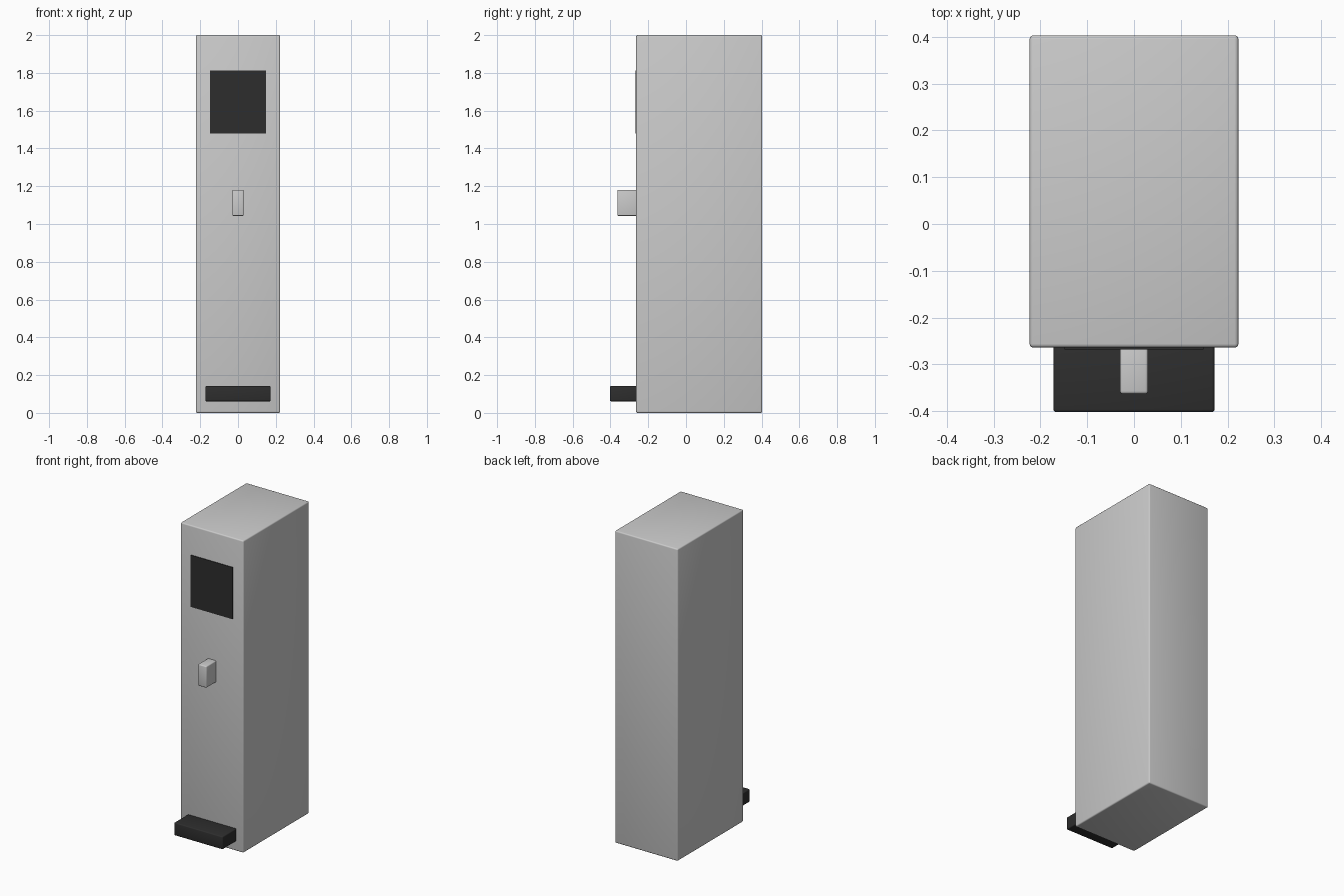
import bpy
from mathutils import Vector

default = bpy.data.objects.get("Cube")
if default:
    bpy.data.objects.remove(default, do_unlink=True)


def make_material(name, rgb, roughness):
    mat = bpy.data.materials.new(name)
    mat.use_nodes = True
    mat.diffuse_color = (*rgb, 1)
    shader = mat.node_tree.nodes["Principled BSDF"]
    shader.inputs["Base Color"].default_value = (*rgb, 1)
    shader.inputs["Roughness"].default_value = roughness
    return mat


def box(name, low, high, mat, bevel=0.0):
    """Box between two corners, with optional softly rounded edges."""
    low, high = Vector(low), Vector(high)
    bpy.ops.mesh.primitive_cube_add(size=1, location=(low + high) / 2)
    obj = bpy.context.object
    obj.name = obj.data.name = name
    obj.scale = high - low
    bpy.ops.object.transform_apply(location=False, rotation=False, scale=True)
    obj.data.materials.append(mat)
    if bevel:
        mod = obj.modifiers.new("rounded_edges", "BEVEL")
        mod.width = bevel
        mod.segments = 3
        bpy.ops.object.modifier_apply(modifier=mod.name)
        bpy.ops.object.shade_smooth_by_angle()
    return obj


grey = make_material("light_grey", (0.6, 0.6, 0.6), 0.4)
black = make_material("soft_black", (0.027, 0.027, 0.027), 0.5)

FRONT = -0.264  # front face of the cabinet

# Tall cabinet
box("cabinet", (-0.223, FRONT, 0), (0.223, 0.403, 2), grey, 0.008)

# Thin display panel on the upper front
box("display_panel", (-0.148, FRONT - 0.004, 1.48), (0.148, FRONT + 0.004, 1.812), black)

# Dispensing spout
box("spout", (-0.03, -0.363, 1.043), (0.03, FRONT + 0.01, 1.181), grey, 0.006)

# Drip tray near the floor
box("drip_tray", (-0.172, -0.402, 0.061), (0.172, FRONT + 0.01, 0.143), black, 0.006)
